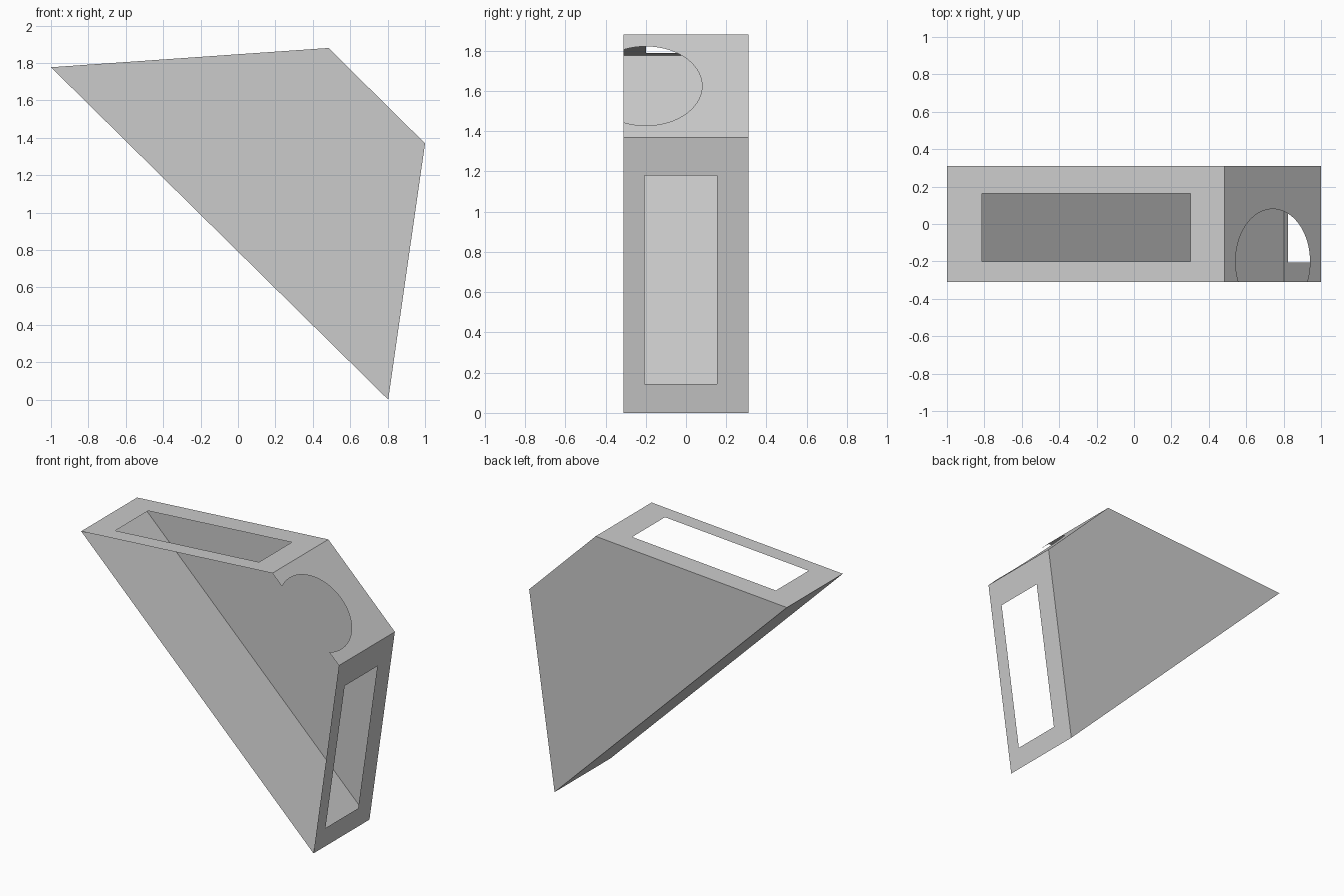
import bpy, bmesh, math
from mathutils import Vector

cube = bpy.data.objects.get("Cube")
if cube:
    bpy.data.objects.remove(cube, do_unlink=True)

grey = bpy.data.materials.new("plain grey")
grey.use_nodes = True
colour = (0.6, 0.6, 0.6, 1)
grey.diffuse_color = colour
grey.node_tree.nodes["Principled BSDF"].inputs["Base Color"].default_value = colour

# Side profile in x, z, and half the depth
LEFT, PEAK, SHOULDER, FOOT = [Vector(p) for p in
    ((-1, 1.777), (0.484, 1.88), (1, 1.37), (0.803, 0))]
HALF = 0.31


def add_sheet(name, faces):
    """Make a thin sheet object from lists of 3D corners."""
    bm = bmesh.new()
    for corners in faces:
        bm.faces.new([bm.verts.new(c) for c in corners])
    bmesh.ops.remove_doubles(bm, verts=bm.verts, dist=0.0001)
    mesh = bpy.data.meshes.new(name)
    bm.to_mesh(mesh)
    bm.free()
    mesh.materials.append(grey)
    obj = bpy.data.objects.new(name, mesh)
    bpy.context.collection.objects.link(obj)


def on_edge(a, b, t, y):
    """Point at fraction t along a profile edge, at depth y."""
    p = a.lerp(b, t)
    return Vector((p.x, y, p.y))


def rectangle(a, b, t0, t1, y0, y1):
    return [on_edge(a, b, t, y) for t, y in ((t0, y0), (t1, y0), (t1, y1), (t0, y1))]


def window_panel(name, a, b, t0, t1, y0, y1):
    """Rectangular panel with a rectangular opening."""
    outer = rectangle(a, b, 0, 1, -HALF, HALF)
    inner = rectangle(a, b, t0, t1, y0, y1)
    add_sheet(name, [(outer[i], outer[i - 3], inner[i - 3], inner[i]) for i in range(4)])


def notch_panel(name, a, b, radius, centre_y):
    """Panel with a round notch breaking through its front edge."""
    length = (b - a).length
    start = math.asin((-HALF - centre_y) / radius)
    steps = 48
    arc = []
    for i in range(steps + 1):
        angle = start + (math.pi - 2 * start) * i / steps
        t = 0.5 + radius * math.cos(angle) / length
        arc.append(on_edge(a, b, t, centre_y + radius * math.sin(angle)))
    front_a, front_b, back_b, back_a = rectangle(a, b, 0, 1, -HALF, HALF)
    add_sheet(name, [[front_b, back_b, back_a, front_a] + arc[::-1]])


# Open-fronted box: back, sloping base, two window panels and a notched panel
add_sheet("back_wall", [[(p.x, HALF, p.y) for p in (LEFT, PEAK, SHOULDER, FOOT)]])
add_sheet("sloping_base", [rectangle(FOOT, LEFT, 0, 1, -HALF, HALF)])
window_panel("top_panel", LEFT, PEAK, 0.127, 0.878, -0.2, 0.163)
window_panel("side_panel", SHOULDER, FOOT, 0.138, 0.895, -0.207, 0.155)
notch_panel("notched_panel", PEAK, SHOULDER, 0.28, -0.2)
